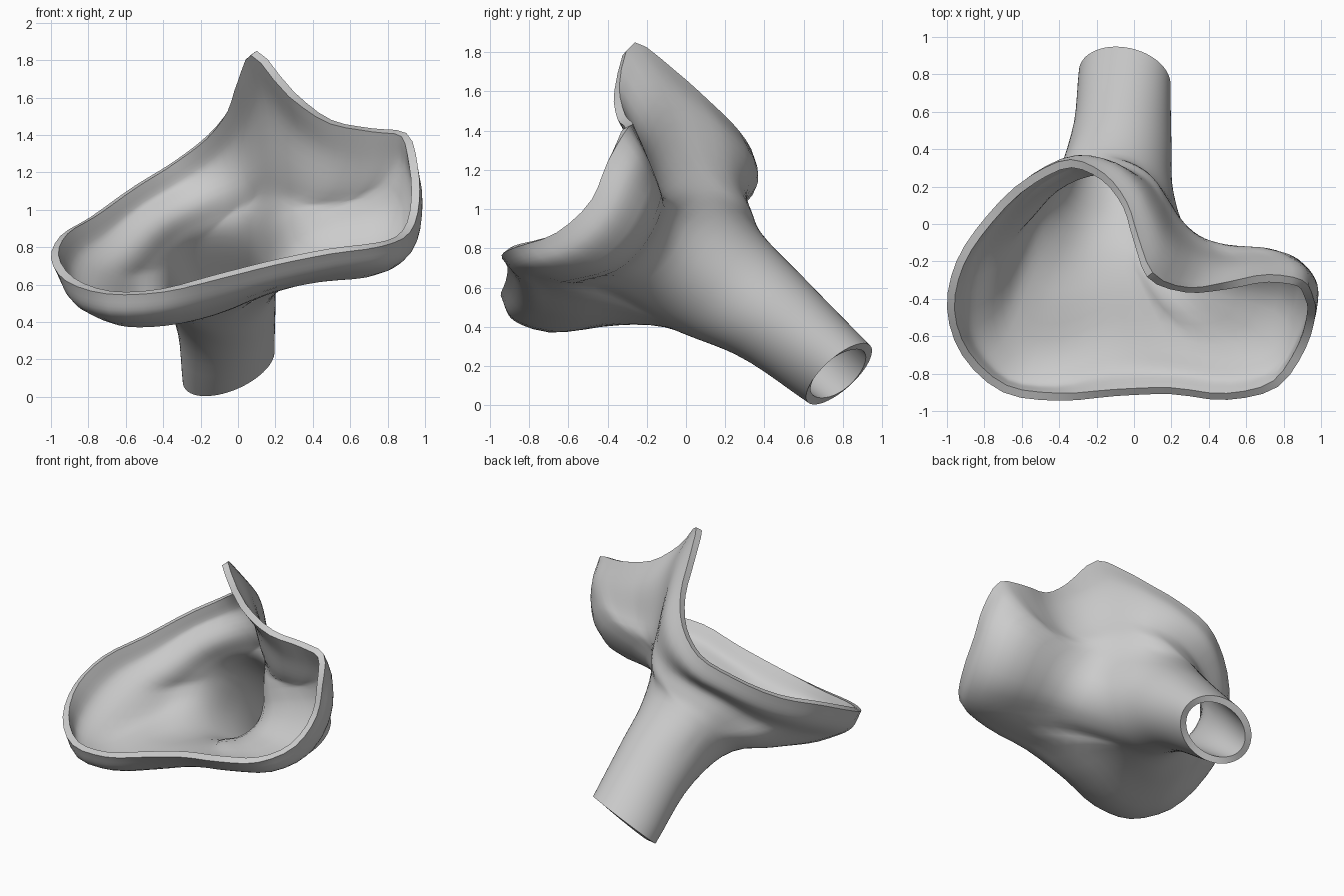
import bpy, bmesh, math
from mathutils import Vector

cube = bpy.data.objects.get("Cube")
if cube:
    bpy.data.objects.remove(cube, do_unlink=True)

# Lip of the bowl, from the left lobe along the front, pocket, peak and back
rim = [(-1.0, -.45, .74), (-.92, -.7, .62), (-.7, -.9, .55), (-.4, -.945, .56),
       (-.1, -.92, .63), (.2, -.91, .705), (.5, -.94, .765), (.77, -.87, .805),
       (.92, -.66, .88), (.97, -.48, 1.05), (.96, -.4, 1.24), (.9, -.3, 1.41),
       (.72, -.27, 1.435), (.5, -.31, 1.48), (.3, -.34, 1.63), (.1, -.26, 1.85),
       (.02, -.06, 1.71), (-.04, .12, 1.55), (-.16, .27, 1.4), (-.34, .345, 1.26),
       (-.55, .26, 1.13), (-.79, .04, .96), (-.95, -.2, .86)]
# Body section behind the lip, one point per lip point
body = [(-.76, -.27, .57), (-.76, -.57, .43), (-.62, -.76, .39), (-.4, -.77, .395),
        (-.12, -.66, .45), (.2, -.68, .575), (.5, -.73, .635), (.75, -.66, .66),
        (.86, -.44, .72), (.9, -.28, .87), (.88, -.19, 1.04), (.77, -.145, 1.13),
        (.62, -.145, 1.11), (.45, -.14, 1.11), (.32, -.08, 1.15), (.21, .02, 1.22),
        (.14, .14, 1.2), (.06, .24, 1.15), (-.06, .3, 1.1), (-.24, .3, 1.02),
        (-.44, .21, .91), (-.6, .05, .76), (-.72, -.1, .66)]
# Throat section, where the lobes flow together towards the tube
throat = [(-.58, -.03, .54), (-.56, -.2, .45), (-.48, -.34, .41), (-.34, -.35, .41),
          (-.15, -.3, .43), (.04, -.3, .49), (.18, -.4, .575), (.32, -.38, .62),
          (.36, -.27, .66), (.36, -.18, .72), (.34, -.11, .8), (.31, -.07, .87),
          (.29, -.04, .95), (.26, .01, 1.0), (.22, .07, 1.05), (.17, .15, 1.07),
          (.1, .25, 1.05), (0, .315, 1.02), (-.11, .335, .98), (-.26, .32, .92),
          (-.39, .27, .84), (-.5, .16, .72), (-.58, .06, .63)]
# Tube sections: centre, sideways half axis, upward half axis
tube = [((-.11, .19, .62), (.32, -.04, 0), (.02, .19, .26)),
        ((-.07, .43, .45), (.27, -.03, .01), (.02, .18, .19)),
        ((-.05, .78, .16), (.24, -.065, .05), (.05, .155, .148))]


def spline(points, steps, closed=False):
    """Smooth curve through the points, with chord-length tangents."""
    n = len(points)

    def tangent(i):
        if not closed and i in (0, n - 1):
            j = min(i, n - 2)
            return (points[j + 1] - points[j]).normalized()
        a, b, c = points[i - 1], points[i], points[(i + 1) % n]
        la, lc = (b - a).length, (c - b).length
        return ((b - a) / la * lc + (c - b) / lc * la) / (la + lc)

    result = []
    for i in range(n if closed else n - 1):
        j = (i + 1) % n
        p, q = points[i], points[j]
        size = (q - p).length
        u, v = tangent(i) * size, tangent(j) * size
        for k in range(steps):
            t = k / steps
            result.append(p * (2*t**3 - 3*t*t + 1) + u * (t**3 - 2*t*t + t)
                          + q * (3*t*t - 2*t**3) + v * (t**3 - t*t))
    if not closed:
        result.append(points[-1])
    return result


def bulge(r, m):
    """Point just behind the lip, pushed outward to round the wall."""
    d = (m - r).normalized()
    out = r - Vector((-.1, -.2, .95))
    out = (out - d * out.dot(d)).normalized()
    return r.lerp(m, .45) + out * .045


rim, body, throat = ([Vector(p) for p in row] for row in (rim, body, throat))
rows = [rim, [bulge(r, m) for r, m in zip(rim, body)], body, throat]
count = len(rim)
for c, u, v in tube:
    angles = [math.radians(195) + math.tau * i / count for i in range(count)]
    rows.append([Vector(c) + Vector(u) * math.cos(a) + Vector(v) * math.sin(a)
                 for a in angles])

# Loft around each section, then along the shell
rings = [spline(row, 3, closed=True) for row in rows]
strands = [spline(list(s), 5) for s in zip(*rings)]
bm = bmesh.new()
grid = [[bm.verts.new(p) for p in s] for s in strands]
for i, a in enumerate(grid):
    b = grid[(i + 1) % len(grid)]
    for k in range(len(a) - 1):
        bm.faces.new((a[k], a[k + 1], b[k + 1], b[k]))
bmesh.ops.recalc_face_normals(bm, faces=bm.faces[:])
# Make sure the outside of the tube end faces away from the tube centre
end = grid[0][-2]
if end.link_faces[0].normal.dot(end.co - Vector(tube[-1][0])) < 0:
    bmesh.ops.reverse_faces(bm, faces=bm.faces[:])
mesh = bpy.data.meshes.new("funnel_shell")
bm.to_mesh(mesh)
bm.free()

shell = bpy.data.objects.new("funnel_shell", mesh)
bpy.context.collection.objects.link(shell)
bpy.context.view_layer.objects.active = shell
shell.select_set(True)

# Wall thickness, growing inward from the outer surface
wall = shell.modifiers.new("wall", 'SOLIDIFY')
wall.thickness = .045
wall.offset = -1
bpy.ops.object.modifier_apply(modifier="wall")
bpy.ops.object.shade_smooth_by_angle(angle=math.radians(40))

grey = bpy.data.materials.new("plain_grey")
grey.use_nodes = True
colour = (.6, .6, .6, 1)
grey.diffuse_color = colour
grey.node_tree.nodes["Principled BSDF"].inputs["Base Color"].default_value = colour
mesh.materials.append(grey)
